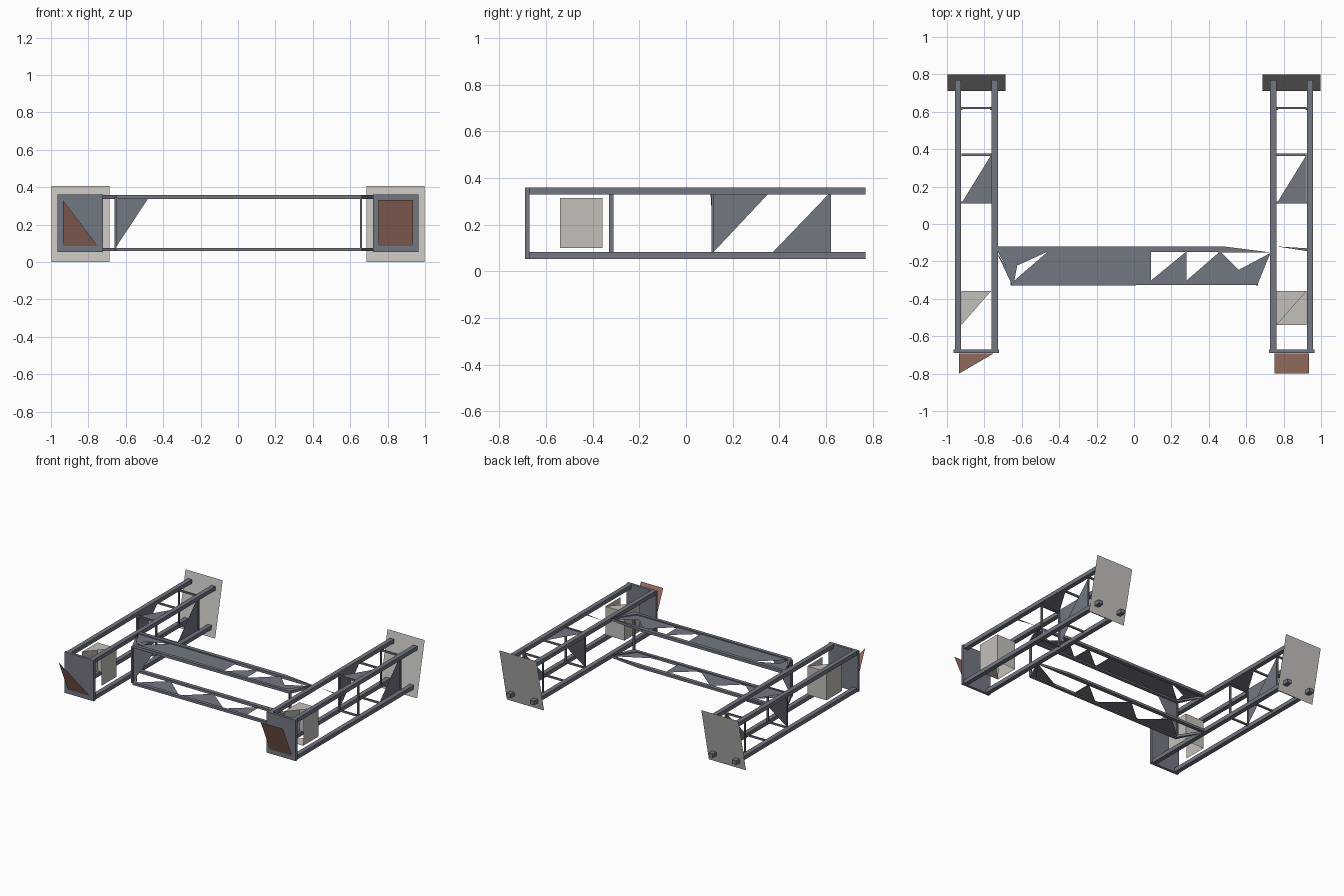
import bpy, bmesh

if "Cube" in bpy.data.objects:
    bpy.data.objects.remove(bpy.data.objects["Cube"], do_unlink=True)


def material(name, rgb):
    m = bpy.data.materials.new(name)
    m.use_nodes = True
    m.diffuse_color = (*rgb, 1)
    bsdf = next(n for n in m.node_tree.nodes if n.type == 'BSDF_PRINCIPLED')
    bsdf.inputs["Base Color"].default_value = (*rgb, 1)
    return m


STEEL = material("blue grey steel", (0.17, 0.185, 0.225))
PALE = material("pale grey", (0.55, 0.53, 0.5))
RED = material("dull red", (0.33, 0.16, 0.12))


def finish(name, bm, mat):
    mesh = bpy.data.meshes.new(name)
    bm.to_mesh(mesh)
    bm.free()
    mesh.materials.append(mat)
    obj = bpy.data.objects.new(name, mesh)
    bpy.context.collection.objects.link(obj)


def bars(name, boxes, mat=STEEL):
    """Axis-aligned boxes, each given by its two extreme corners."""
    bm = bmesh.new()
    for lo, hi in boxes:
        cube = bmesh.ops.create_cube(bm, size=1)["verts"]
        for v in cube:
            v.co = [hi[i] if v.co[i] > 0 else lo[i] for i in range(3)]
    finish(name, bm, mat)


def sheets(name, polys, mat=STEEL):
    """Thin flat panels, each given by its corners."""
    bm = bmesh.new()
    for poly in polys:
        bm.faces.new([bm.verts.new(p) for p in poly])
    finish(name, bm, mat)


def slab(name, outline, levels, mat=STEEL):
    """Plan outline extruded between each pair of heights."""
    bm = bmesh.new()
    for z0, z1 in levels:
        face = bm.faces.new([bm.verts.new((x, y, z0)) for x, y in outline])
        new = bmesh.ops.extrude_face_region(bm, geom=[face])["geom"]
        for v in new:
            if isinstance(v, bmesh.types.BMVert):
                v.co.z = z1
    bmesh.ops.recalc_face_normals(bm, faces=bm.faces)
    finish(name, bm, mat)


LOW, HIGH = (0.052, 0.082), (0.33, 0.36)

# The two side towers
for side, cx in (("right", -0.843), ("left", 0.843)):
    inner, outer = cx - 0.08, cx + 0.08
    # Corner rails
    bars(side + "_tower_rails",
         [((cx + s - 0.017, -0.69, z0), (cx + s + 0.017, 0.77, z1))
          for s in (-0.098, 0.098) for z0, z1 in (LOW, HIGH)])
    # Cross bars and posts
    cross = [((inner, y - 0.006, z - 0.006), (outer, y + 0.006, z + 0.006))
             for y in (0.115, 0.37, 0.62) for z in (0.075, 0.335)]
    posts = [((x - 0.006, y - 0.006, 0.07), (x + 0.006, y + 0.006, 0.34))
             for y in (0.115, 0.615) for x in (inner, outer)]
    bars(side + "_tower_braces", cross + posts)
    # Triangular gussets on both sides and on top
    sheets(side + "_tower_gussets", [
        [(inner, 0.105, 0.335), (inner, 0.355, 0.335), (inner, 0.12, 0.085)],
        [(outer, 0.37, 0.08), (outer, 0.615, 0.08), (outer, 0.615, 0.335)],
        [(inner, 0.11, 0.335), (outer, 0.11, 0.335), (outer, 0.37, 0.335)]])
    # Closed front end
    bars(side + "_tower_front_plate",
         [((cx - 0.122, -0.69, 0.052), (cx + 0.122, -0.67, 0.36))])
    # Tilted back plate
    sheets(side + "_back_plate", [
        [(cx - 0.155, 0.71, 0), (cx + 0.155, 0.71, 0),
         (cx + 0.155, 0.8, 0.405), (cx - 0.155, 0.8, 0.405)]], PALE)
    # Tilted red front panel: whole on the left, half on the right
    panel = [(cx - 0.093, -0.8, 0.33), (cx - 0.093, -0.692, 0.085),
             (cx + 0.093, -0.692, 0.085), (cx + 0.093, -0.8, 0.33)]
    sheets(side + "_red_panel", [panel if cx > 0 else panel[:3]], RED)
    # Open equipment box
    y0, y1, z0, z1 = -0.54, -0.357, 0.1, 0.315
    faces = [[(x, y0, z0), (x, y1, z0), (x, y1, z1), (x, y0, z1)]
             for x in (inner, outer)]
    faces.append([(inner, y1, z0), (inner, y1, z1), (outer, y1, z1), (outer, y1, z0)])
    faces.append([(inner, y0, z1), (outer, y1, z1), (inner, y1, z1)])
    if cx > 0:
        faces.append([(inner, y0, z0), (outer, y0, z0), (outer, y1, z0)])
    sheets(side + "_equipment_box", faces, PALE)

# Sliver brace on the left tower
sheets("left_tower_sliver", [[(0.765, -0.12, 0.335), (0.925, -0.145, 0.335),
                              (0.925, -0.13, 0.335)]])

# Bridge chords, upper and lower
LEVELS = ((0.058, 0.076), (0.338, 0.358))
slab("bridge_back_chords",
     [(-0.735, -0.12), (0.48, -0.12), (0.73, -0.152), (-0.735, -0.147)], LEVELS)
slab("bridge_front_chords",
     [(-0.735, -0.15), (-0.65, -0.33), (0.66, -0.325), (0.73, -0.152),
      (0.62, -0.303), (-0.635, -0.303)], LEVELS)

# Bridge web: zigzag of triangles between back and front chords
B, F = -0.147, -0.303
web = [[(-0.64, F), (-0.46, B), (-0.28, F)],
       [(-0.46, B), (-0.28, F), (-0.1, B)],
       [(-0.28, F), (-0.1, B), (0.09, F)],
       [(-0.1, B), (0.09, B), (0.09, F)],
       [(0.09, F), (0.28, B), (0.28, F)],
       [(0.28, F), (0.46, B), (0.62, F)],
       [(0.45, F), (0.73, -0.155), (0.66, -0.32)]]
ends = [[(-0.73, B), (-0.64, F), (-0.62, -0.2)],
        [(-0.73, B), (-0.46, B), (-0.62, -0.22)]]
sheets("bridge_upper_web", [[(x, y, 0.35) for x, y in t] for t in web + ends])
sheets("bridge_lower_web", [[(x, y, 0.068) for x, y in t] for t in web[::2]])

# Bridge end posts and front gusset
bars("bridge_posts", [((x - 0.005, -0.33, 0.07), (x + 0.005, -0.31, 0.345))
                      for x in (-0.655, 0.657)])
sheets("bridge_front_gusset", [[(-0.655, -0.32, 0.34), (-0.655, -0.32, 0.075),
                                (-0.48, -0.32, 0.34)]])
